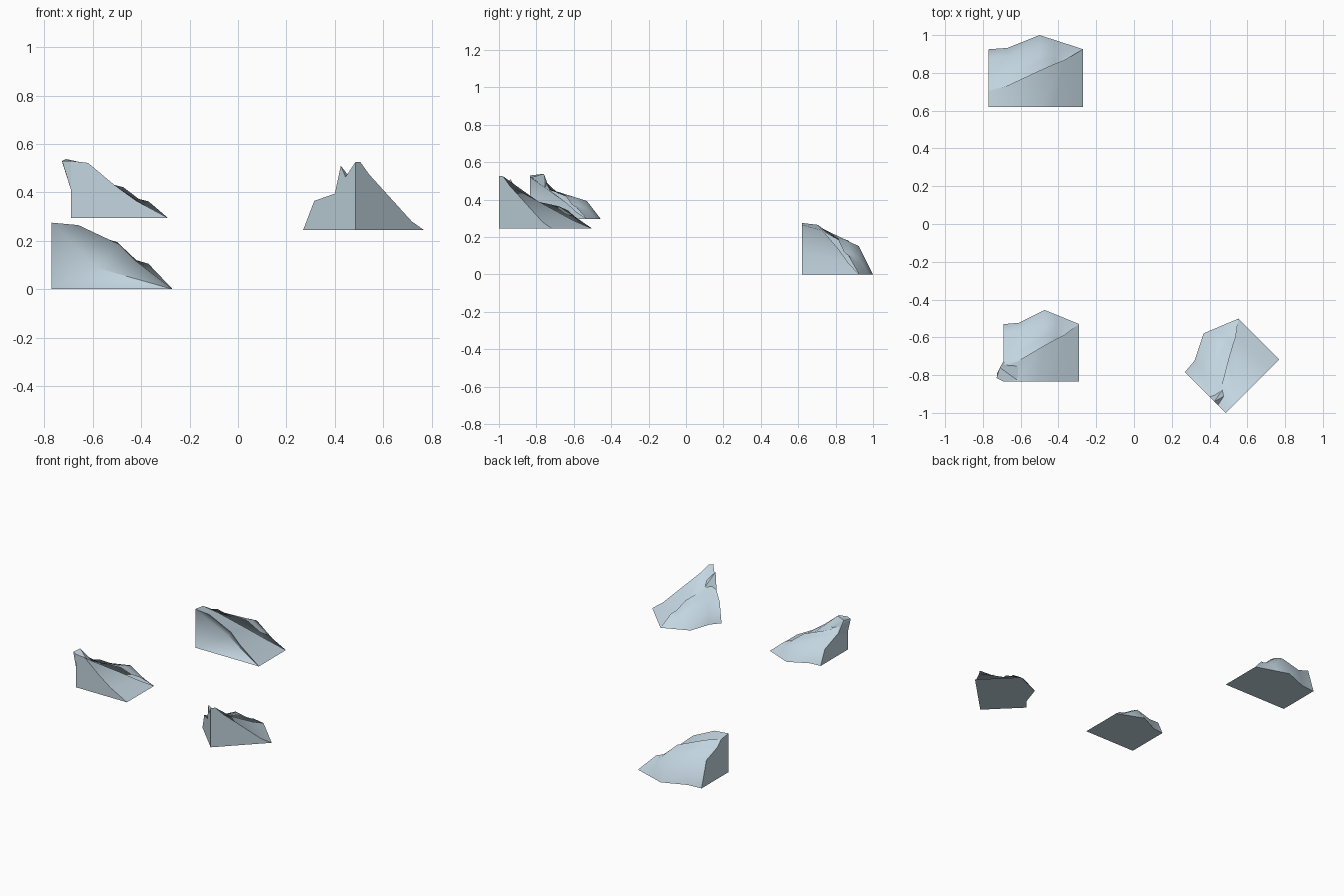
import bpy, bmesh, math
from mathutils import Vector

if "Cube" in bpy.data.objects:
    bpy.data.objects.remove(bpy.data.objects["Cube"], do_unlink=True)

ice = bpy.data.materials.new("pale_ice_blue")
ice.use_nodes = True
colour = (0.55, 0.67, 0.75, 1)
ice.diffuse_color = colour
ice.node_tree.nodes["Principled BSDF"].inputs["Base Color"].default_value = colour


def finish(bm, name, loc, turn, angle):
    """Turn the bmesh into a placed, shaded object."""
    mesh = bpy.data.meshes.new(name)
    bm.to_mesh(mesh)
    bm.free()
    mesh.materials.append(ice)
    ob = bpy.data.objects.new(name, mesh)
    bpy.context.collection.objects.link(ob)
    ob.location = loc
    ob.rotation_euler.z = math.radians(turn)
    bpy.ops.object.select_all(action='DESELECT')
    ob.select_set(True)
    bpy.context.view_layer.objects.active = ob
    bpy.ops.object.shade_smooth_by_angle(angle=math.radians(angle))


def face(bm, points, facing):
    """Add one polygon turned towards the given direction."""
    f = bm.faces.new([bm.verts.new(p) for p in points])
    f.normal_update()
    if f.normal.dot(Vector(facing)) < 0:
        f.normal_flip()


def loft(bm, rows):
    """Skin neighbouring rows of points as an upward-facing sheet."""
    for a, b in zip(rows, rows[1:]):
        for i in range(len(a) - 1):
            quad = [a[i], a[i + 1], b[i + 1], b[i]]
            points = [p for k, p in enumerate(quad) if p != quad[k - 1]]
            if len(points) > 2:
                face(bm, points, (0, 0.1, 1))


def weld(bm):
    bmesh.ops.remove_doubles(bm, verts=bm.verts, dist=0.0005)


def drift(name, loc, turn, width, high, front, side, pocket=False):
    """front: (x, z) outline of the front wall; side: (y, z) outline of the side wall."""
    w = width / 0.5
    tip = (width, 0.305, 0)

    # Raised back slab, from its overhanging edge down to the ground
    rows = [[(0, y, z) for y, z in side]]
    for x, outline in (
            (0.10, ((0.11, 0.245), (0.15, 0.215), (0.27, 0.14), (0.312, 0))),
            (0.27, ((0.19, 0.195), (0.24, 0.182), (0.305, 0.15), (0.38, 0))),
            (0.35, ((0.225, 0.12), (0.26, 0.115), (0.303, 0.09), (0.354, 0))),
            (0.40, ((0.245, 0.105), (0.265, 0.085), (0.30, 0.055), (0.338, 0)))):
        rows.append([(x * w, y, z * high) for y, z in outline])
    rows.append([tip] * 4)
    bm = bmesh.new()
    loft(bm, rows)
    weld(bm)
    finish(bm, name + "_back_slab", loc, turn, 50)

    # Front slope, running back underneath the slab edge
    back = [rows[0][0], (0.10 * w, 0.11, 0.235 * high), (0.27 * w, 0.20, 0.13 * high),
            (0.40 * w, 0.245, 0.065 * high), tip]
    bm = bmesh.new()
    loft(bm, [[(x, 0, z), b] for (x, z), b in zip(front, back)])
    weld(bm)
    finish(bm, name + "_front_slope", loc, turn, 40)

    # Upright walls and flat base
    bm = bmesh.new()
    edge = [(0, 0, 0)] + [(x, 0, z) for x, z in front]
    if pocket:
        apex = (0.18, 0.11, 0.09)
        for a, b in zip(edge, edge[1:] + edge[:1]):
            face(bm, [a, b, apex], (0, -1, 0))
    else:
        face(bm, edge, (0, -1, 0))
    face(bm, [(0, 0, 0), (0, 0, front[0][1])] + rows[0], (-1, 0, 0))
    face(bm, [(0, 0, 0), (width, 0, 0)] + [r[-1] for r in reversed(rows)], (0, 0, -1))
    weld(bm)
    finish(bm, name + "_walls", loc, turn, 60)


def crag(name, loc, turn, points):
    """Small jagged lump on the crest."""
    bm = bmesh.new()
    bmesh.ops.convex_hull(bm, input=[bm.verts.new(p) for p in points])
    bmesh.ops.recalc_face_normals(bm, faces=bm.faces)
    finish(bm, name, loc, turn, 30)


# Back drift with a hollowed front wall
drift("back_drift", (-0.77, 0.62, 0), 0, 0.5, 1.0,
      [(0, 0.275), (0.11, 0.265), (0.28, 0.185), (0.35, 0.115), (0.5, 0)],
      [(0.085, 0.265), (0.125, 0.225), (0.25, 0.18), (0.305, 0)], pocket=True)

# Front drift with a lip leaning over its side wall
spot = (-0.69, -0.835, 0.295)
drift("front_drift", spot, 0, 0.4, 0.65,
      [(0, 0.235), (0.07, 0.227), (0.18, 0.135), (0.27, 0.07), (0.4, 0)],
      [(0.085, 0.2), (0.10, 0.16), (0.26, 0.10), (0.305, 0)])
crag("front_drift_lip", spot, 0,
     [(0, 0.005, 0.115), (0, 0, 0.234), (-0.037, 0.02, 0.235), (-0.035, 0.045, 0.225),
      (-0.02, 0.075, 0.243), (0, 0.11, 0.15), (0.07, 0.01, 0.223), (0.08, 0.08, 0.17)])

# Turned drift with two peaks on its crest
spot = (0.485, -1.0, 0.245)
drift("turned_drift", spot, 45, 0.4, 0.65,
      [(0, 0.28), (0.03, 0.28), (0.08, 0.23), (0.33, 0.035), (0.4, 0)],
      [(0.085, 0.19), (0.12, 0.15), (0.24, 0.12), (0.305, 0)])
crag("turned_drift_peak", spot, 45,
     [(0, 0.055, 0.215), (0, 0.12, 0.15), (0, 0.085, 0.265),
      (0.085, 0.06, 0.165), (0.085, 0.1, 0.15)])
